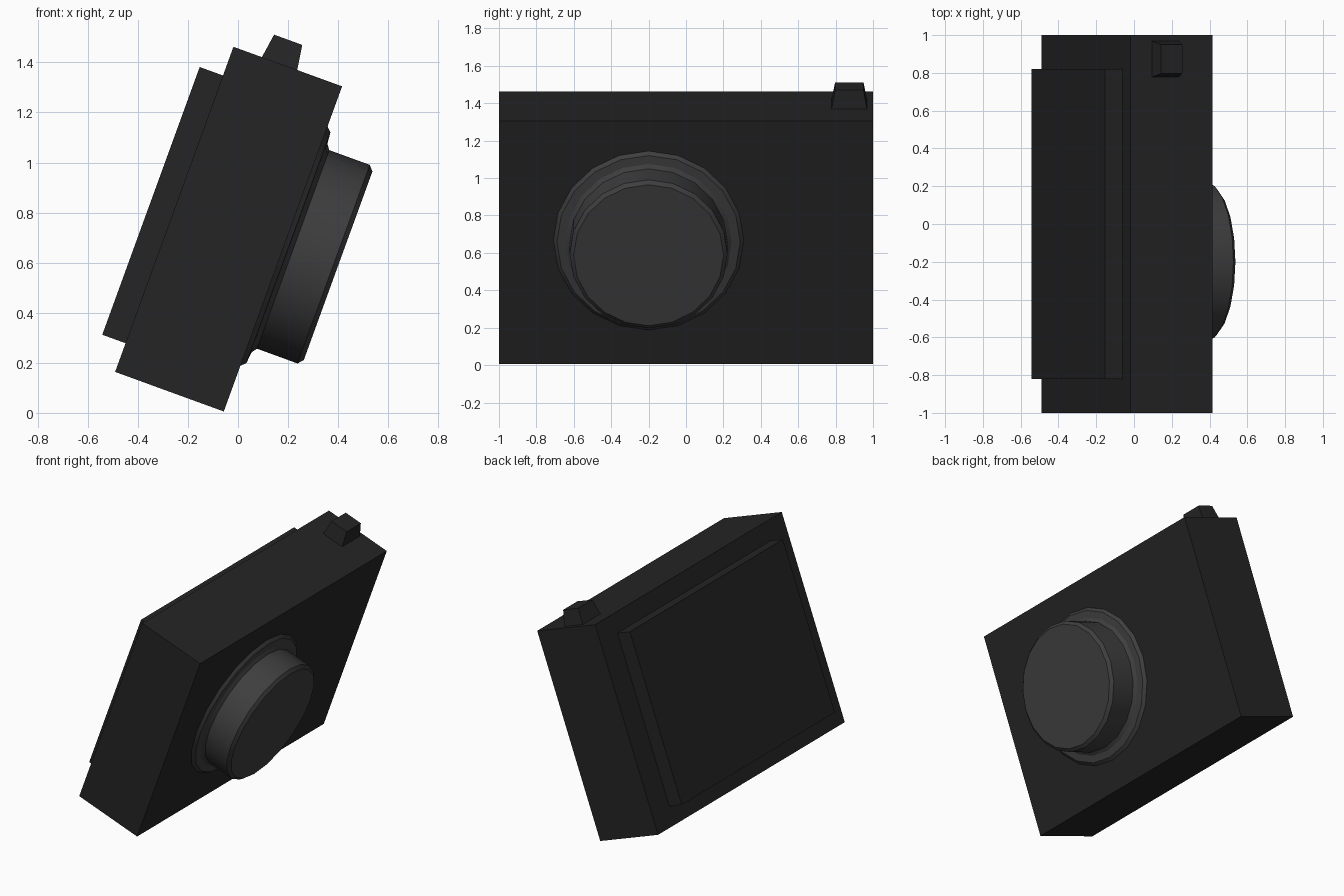
import bpy
import bmesh
from math import radians
from mathutils import Matrix, Vector

if "Cube" in bpy.data.objects:
    bpy.data.objects.remove(bpy.data.objects["Cube"], do_unlink=True)

SIDES = 20
# Local frame: +x out of the lens, y along the width, z up the body; whole camera leans
LEAN = Matrix.Translation((-0.0375, 0, 0.734)) @ Matrix.Rotation(radians(20), 4, "Y")


def make_material(name, value):
    mat = bpy.data.materials.new(name)
    mat.use_nodes = True
    colour = (value, value, value, 1)
    mat.diffuse_color = colour
    mat.node_tree.nodes["Principled BSDF"].inputs["Base Color"].default_value = colour
    return mat


body_black = make_material("body black", 0.018)
lens_grey = make_material("lens grey", 0.048)


def finish(name, bm, mat):
    bmesh.ops.recalc_face_normals(bm, faces=bm.faces)
    mesh = bpy.data.meshes.new(name)
    bm.to_mesh(mesh)
    bm.free()
    mesh.materials.append(mat)
    obj = bpy.data.objects.new(name, mesh)
    obj.matrix_world = LEAN
    bpy.context.collection.objects.link(obj)
    return obj


def box(name, low, high, mat, taper=1.0):
    """Box between two corners; the top face is scaled by taper."""
    low, high = Vector(low), Vector(high)
    size, centre = high - low, (low + high) / 2
    bm = bmesh.new()
    bmesh.ops.create_cube(bm, size=1)
    for v in bm.verts:
        k = taper if v.co.z > 0 else 1
        v.co = centre + Vector((v.co.x * size.x * k, v.co.y * size.y * k, v.co.z * size.z))
    return finish(name, bm, mat)


# Body, rear screen and shutter button
box("camera_body", (-0.231, -1, -0.691), (0.231, 1, 0.691), body_black)
box("rear_screen", (-0.33, -0.82, -0.569), (-0.231, 0.82, 0.569), body_black)
box("shutter_button", (-0.11, 0.778, 0.691), (0.04, 0.968, 0.792), body_black, taper=0.8)

# Lens: stepped mounting ring, barrel and bevelled front cap, as (depth, radius)
profile = [(0.231, 0.509), (0.250, 0.490), (0.254, 0.444),
           (0.270, 0.422), (0.442, 0.422), (0.461, 0.401)]
bm = bmesh.new()
rings = []
for depth, radius in profile:
    place = Matrix.Translation((depth, -0.2, 0.012)) @ Matrix.Rotation(radians(90), 4, "Y")
    rings.append(bmesh.ops.create_circle(bm, segments=SIDES, radius=radius, matrix=place)["verts"])
for a, b in zip(rings, rings[1:]):
    for i in range(SIDES):
        j = (i + 1) % SIDES
        bm.faces.new((a[i], a[j], b[j], b[i]))
bm.faces.new(rings[0])
bm.faces.new(rings[-1])
lens = finish("lens", bm, lens_grey)

bpy.ops.object.select_all(action="DESELECT")
lens.select_set(True)
bpy.context.view_layer.objects.active = lens
bpy.ops.object.shade_smooth_by_angle(angle=radians(30))
